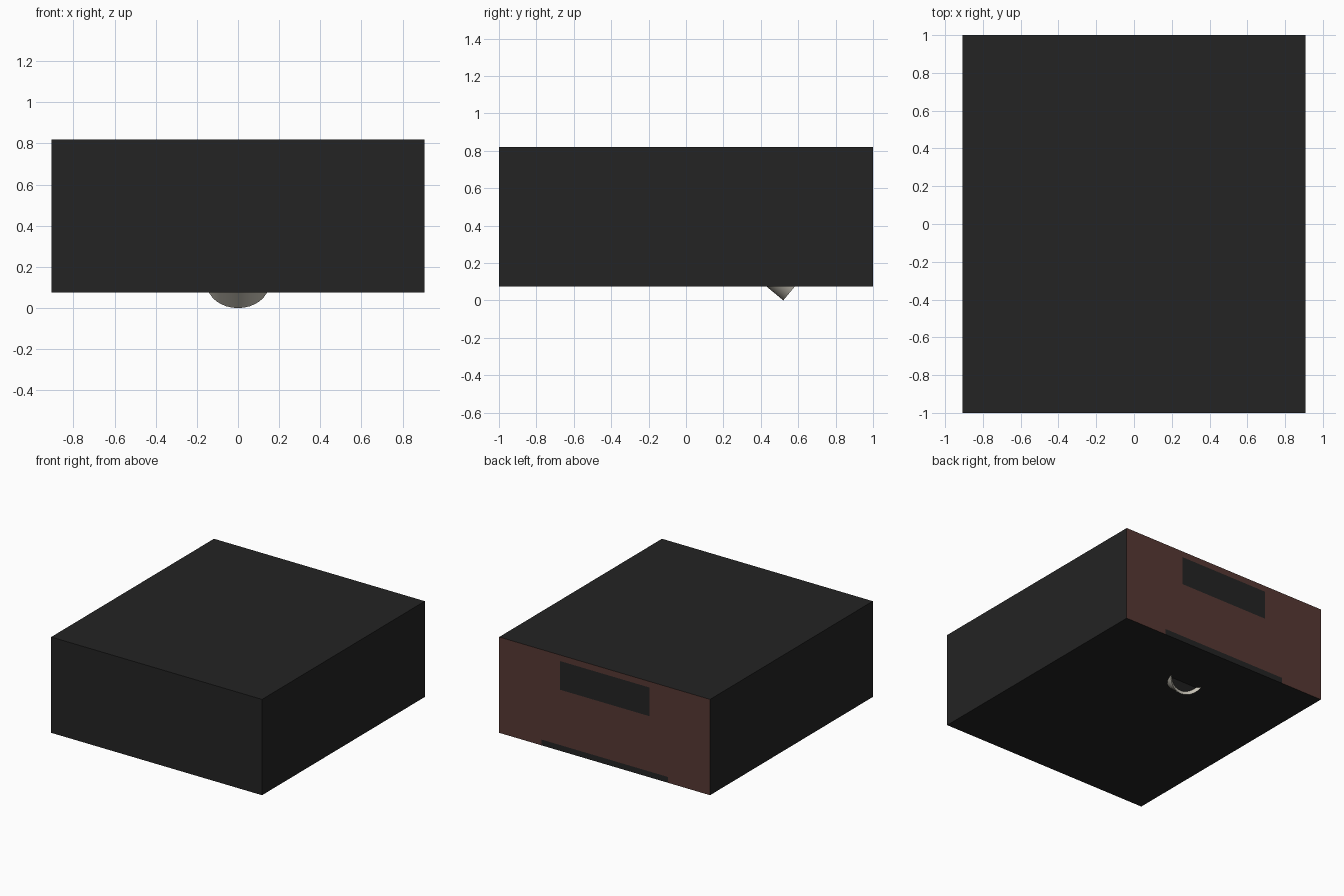
import bpy, bmesh, math
from mathutils import Vector, Matrix

if "Cube" in bpy.data.objects:
    bpy.data.objects.remove(bpy.data.objects["Cube"])


def material(name, rgb):
    m = bpy.data.materials.new(name)
    m.diffuse_color = (*rgb, 1)
    m.use_nodes = True
    m.node_tree.nodes["Principled BSDF"].inputs["Base Color"].default_value = m.diffuse_color
    return m


BLACK = material("black", (0.017, 0.017, 0.017))
BROWN = material("dark brown", (0.095, 0.040, 0.033))
METAL = material("pale metal", (0.60, 0.57, 0.49))


def make_object(name, bm, mats):
    mesh = bpy.data.meshes.new(name)
    bm.normal_update()
    bm.to_mesh(mesh)
    bm.free()
    for m in mats:
        mesh.materials.append(m)
    ob = bpy.data.objects.new(name, mesh)
    bpy.context.collection.objects.link(ob)
    return ob


# Cabinet: a plain block whose back face is cut into brown and black panels
Z0, Z1 = 0.075, 0.82
bm = bmesh.new()
bmesh.ops.create_cube(bm, size=1, matrix=Matrix.Translation((0, 0, (Z0 + Z1) / 2))
                      @ Matrix.Diagonal((1.814, 2, Z1 - Z0, 1)))
cuts = [((x, 0, 0), (1, 0, 0)) for x in (-0.545, -0.385, 0.385, 0.545)]
cuts += [((0, 0, z), (0, 0, 1)) for z in (0.12, 0.55, 0.773)]
for co, no in cuts:
    bmesh.ops.bisect_plane(bm, geom=bm.verts[:] + bm.edges[:] + bm.faces[:],
                           plane_co=co, plane_no=no)
bm.normal_update()
for f in bm.faces:
    c = f.calc_center_median()
    window = abs(c.x) < 0.385 and 0.55 < c.z < 0.773
    slot = abs(c.x) < 0.545 and c.z < 0.12
    f.material_index = int(f.normal.y > 0.9 and not (window or slot))
make_object("cabinet", bm, [BLACK, BROWN])

# Tilted round lamp poking through the underside, dark lens facing back and down
R, LENGTH = 0.15, 0.25
axis = Vector((0, 0.77, -0.64)).normalized()
across = Vector((0, 0.64, 0.77)).normalized()
tip = Vector((0, 0.52, 0))
bm = bmesh.new()
bmesh.ops.create_cone(bm, cap_ends=True, segments=32, radius1=R, radius2=R, depth=LENGTH,
                      matrix=Matrix.Translation(tip + across * R - axis * LENGTH / 2)
                      @ axis.to_track_quat('Z', 'Y').to_matrix().to_4x4())
bm.normal_update()
lens = max(bm.faces, key=lambda f: f.normal.dot(axis))
bmesh.ops.inset_region(bm, faces=[lens], thickness=0.018)
bmesh.ops.translate(bm, verts=lens.verts[:], vec=-axis * 0.02)
lens.material_index = 1
lamp = make_object("lamp", bm, [METAL, BLACK])
bpy.context.view_layer.objects.active = lamp
lamp.select_set(True)
bpy.ops.object.shade_smooth_by_angle(angle=math.radians(35))
